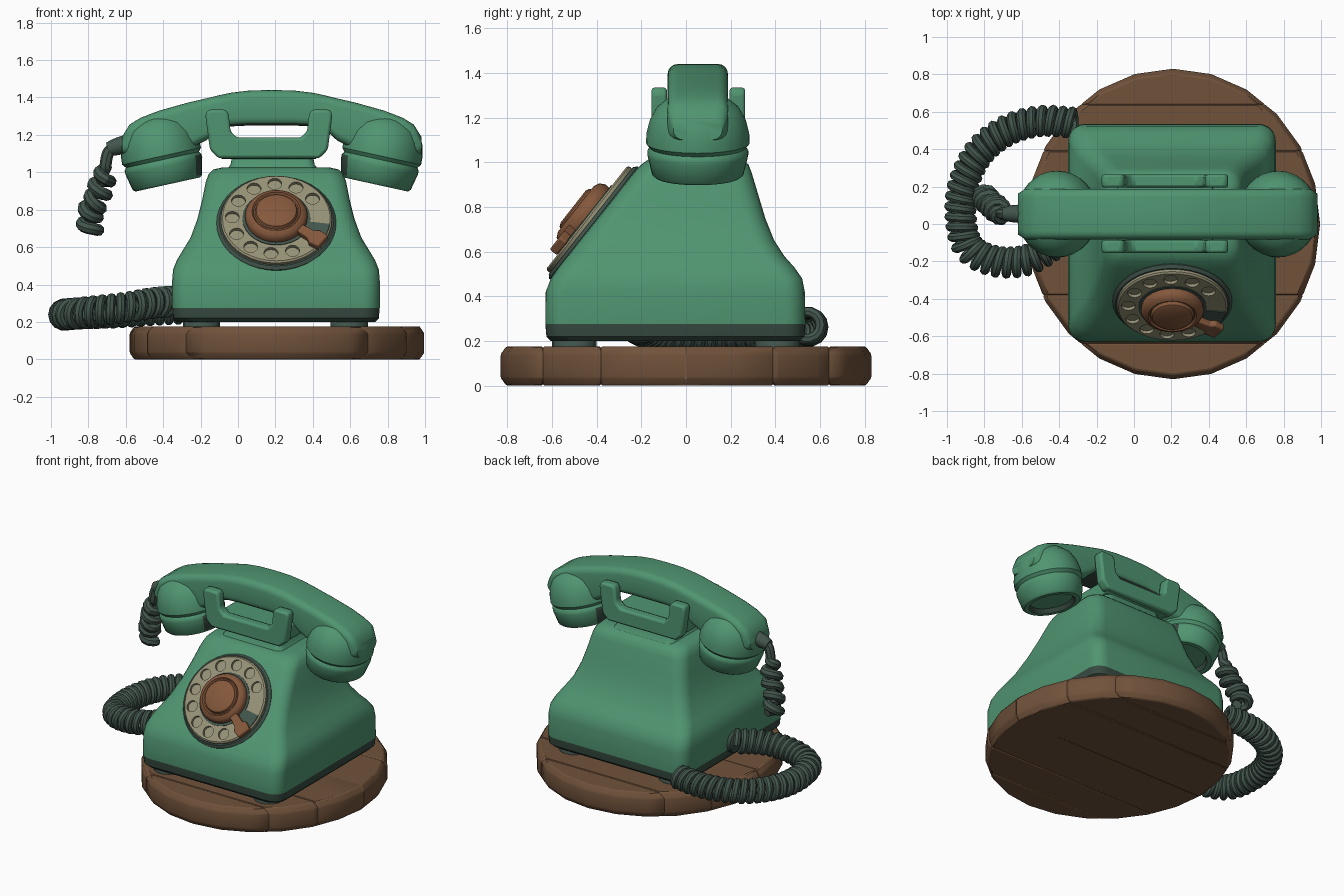
import bpy, bmesh, math
from mathutils import Vector, Matrix

if "Cube" in bpy.data.objects:
    bpy.data.objects.remove(bpy.data.objects["Cube"])

def material(name, rgb):
    m = bpy.data.materials.new(name)
    m.diffuse_color = (*rgb, 1)
    m.use_nodes = True
    m.node_tree.nodes["Principled BSDF"].inputs["Base Color"].default_value = m.diffuse_color
    return m

GREEN = material("green enamel", (0.080, 0.300, 0.165))
GRIME = material("dark grime", (0.036, 0.066, 0.050))
CORD = material("cord grey green", (0.055, 0.092, 0.073))
WOOD = material("brown wood", (0.162, 0.084, 0.043))
COPPER = material("copper brown", (0.235, 0.098, 0.045))
CREAM = material("cream", (0.310, 0.290, 0.185))

def finish(name, bm, mats, matrix=None, bevel=0, segments=2):
    bmesh.ops.recalc_face_normals(bm, faces=bm.faces)
    me = bpy.data.meshes.new(name)
    bm.to_mesh(me)
    bm.free()
    ob = bpy.data.objects.new(name, me)
    bpy.context.collection.objects.link(ob)
    for m in mats:
        me.materials.append(m)
    if matrix:
        ob.matrix_world = matrix
    if bevel:
        b = ob.modifiers.new("bevel", "BEVEL")
        b.width, b.segments, b.limit_method = bevel, segments, "ANGLE"
    return ob

def loft(rings):
    """Skin a list of equal-length rings and cap both ends."""
    bm = bmesh.new()
    vs = [[bm.verts.new(p) for p in r] for r in rings]
    n = len(vs[0])
    for a, b in zip(vs, vs[1:]):
        for i in range(n):
            bm.faces.new((a[i], a[(i + 1) % n], b[(i + 1) % n], b[i]))
    bm.faces.new(vs[0])
    bm.faces.new(vs[-1])
    return bm

def round_rect(hx, hy, r, k=5):
    pts = []
    for q, (sx, sy) in enumerate(((1, 1), (-1, 1), (-1, -1), (1, -1))):
        for i in range(k + 1):
            a = math.pi / 2 * (q + i / k)
            pts.append((sx * (hx - r) + r * math.cos(a), sy * (hy - r) + r * math.sin(a)))
    return pts

def ellipse(rx, ry, z, n=32, cx=0, cy=0):
    return [(cx + rx * math.cos(2 * math.pi * i / n), cy + ry * math.sin(2 * math.pi * i / n), z)
            for i in range(n)]

def turned(name, profile, mat, matrix=None, n=32, squash=1):
    return finish(name, loft([ellipse(r * squash, r, z, n) for r, z in profile]), [mat], matrix)

def polygon_slab(name, poly, y0, y1, mat, bevel):
    return finish(name, loft([[(x, y, z) for x, z in poly] for y in (y0, y1)]), [mat], None, bevel)

# Round wooden board, sliced into planks
seams = [-0.9, -0.64, -0.38, 0.0, 0.39, 0.64, 0.9]
for i, (lo, hi) in enumerate(zip(seams, seams[1:])):
    bm = loft([ellipse(0.787 * s, 0.83 * s, z, 24, 0.208)
               for s, z in ((0.97, 0.0), (1, 0.035), (1, 0.14), (0.97, 0.175))])
    for y, d in ((lo, -1), (hi, 1)):
        bmesh.ops.bisect_plane(bm, geom=bm.verts[:] + bm.edges[:] + bm.faces[:],
                               plane_co=(0, y, 0), plane_no=(0, d, 0), clear_outer=True)
        edges = [e for e in bm.edges if e.is_boundary]
        if edges:
            bmesh.ops.holes_fill(bm, edges=edges)
    finish(f"board_plank_{i}", bm, [WOOD], None, 0.006, 1)

# Telephone body: height, half width, front, back, corner radius
rings = []
for z, hx, yf, yb, r in (
        (0.20, .53, -.605, .51, .09), (0.22, .55, -.625, .53, .09), (0.275, .555, -.63, .535, .09),
        (0.42, .555, -.628, .532, .09), (0.48, .55, -.605, .52, .09), (0.53, .53, -.57, .485, .09),
        (0.58, .50, -.53, .44, .09), (0.65, .457, -.475, .395, .09), (0.75, .42, -.395, .355, .09),
        (0.85, .395, -.315, .325, .09), (0.95, .375, -.237, .295, .09), (0.99, .36, -.20, .28, .09),
        (1.015, .335, -.165, .25, .09), (1.025, .29, -.13, .21, .08)):
    rings.append([(0.203 + x, (yf + yb) / 2 + y, z) for x, y in round_rect(hx, (yb - yf) / 2, r)])
body = finish("body", loft(rings), [GREEN, GRIME])
for f in body.data.polygons:
    f.material_index = int(f.center.z < 0.27)

# Neck between body and cradle
finish("neck", loft([[(0.185 + x, 0.055 + y, z) for x, y in round_rect(hx, hy, .05)]
                     for z, hx, hy in ((1.01, .25, .19), (1.04, .225, .17), (1.09, .215, .16))]), [GREEN])

# Feet
for i, x in enumerate((-0.195, 0.595)):
    for j, y in enumerate((-0.5, 0.41)):
        turned(f"foot_{i}{j}", [(.10, .165), (.10, .20), (.085, .225)], CORD,
               Matrix.Translation((x, y, 0)), 16)

# Cradle: two U-shaped forks and the bridge between them
half = [(.27, 1.075), (.315, 1.12), (.34, 1.31), (.325, 1.335), (.23, 1.335),
        (.215, 1.31), (.205, 1.22), (.17, 1.185)]
fork = [(0.165 + x, z) for x, z in half] + [(0.165 - x, z) for x, z in reversed(half)]
for name, y in (("front", -0.155), ("back", 0.195)):
    polygon_slab(f"cradle_fork_{name}", fork, y, y + 0.07, GREEN, 0.018)
polygon_slab("cradle_bridge", [(-.09, 1.07), (.42, 1.07), (.42, 1.17), (-.09, 1.17)], -.12, .23, GREEN, 0.01)

# Handset handle: offset from middle, underside, top
arch = [(0, 1.25, 1.44), (.12, 1.25, 1.437), (.22, 1.245, 1.425), (.29, 1.225, 1.41), (.35, 1.17, 1.395),
        (.45, 1.12, 1.372), (.6, 1.10, 1.33), (.70, 1.09, 1.292), (.76, 1.09, 1.255), (.80, 1.1, 1.19)]
arch = [(-d, b, t) for d, b, t in reversed(arch[1:])] + arch
rings = []
for d, b, t in arch:
    hy = 0.135 if abs(d) < 0.78 else 0.11
    rings.append([(0.18 + d, 0.053 + y, (b + t) / 2 + z)
                  for y, z in round_rect(hy, (t - b) / 2, 0.045, 4)])
handle = finish("handset_handle", loft(rings), [GREEN, GRIME])
for f in handle.data.polygons:
    f.material_index = int(f.normal.z < -0.7 and abs(f.center.x - 0.18) < 0.35)

# Ear and mouth cups: radius, distance along the tilted axis
cup = [(.145, .03), (.16, .0), (.19, .0), (.205, .012), (.226, .10), (.226, .12), (.215, .135),
       (.232, .155), (.23, .20), (.215, .26), (.185, .315), (.13, .36), (.06, .38)]
for name, s in (("left", -1), ("right", 1)):
    bm = loft([ellipse(r * 0.93, r, z) for r, z in cup])
    place = Matrix.Translation((0.18 + s * 0.555, 0.053, 0.935)) @ Matrix.Rotation(s * 0.216, 4, "Y")
    ob = finish(f"handset_cup_{name}", bm, [GREEN, GRIME], place)
    for f in ob.data.polygons:
        inward = -s * f.normal.x > 0.8 and f.center.z < 0.13
        recess = f.center.z < 0.02 and Vector(f.center.xy).length < 0.156
        f.material_index = int(inward or recess)

# Rotary dial, tilted onto the sloping front
dial = Matrix.Translation((0.205, -0.405, 0.722)) @ Matrix.Rotation(math.radians(51.8), 4, "X")
turned("dial_base", [(.31, -.04), (.32, -.03), (.32, .012), (.305, .027)], CORD, dial, 40)
plate = turned("dial_plate", [(.297, .02), (.297, .042), (.288, .05)], CREAM, dial, 40)
bm = bmesh.new()
for i in range(10):
    a = math.radians(35 + 28.5 * i)
    bmesh.ops.create_cone(bm, cap_ends=True, segments=14, radius1=.038, radius2=.038, depth=.04,
                          matrix=Matrix.Translation((.236 * math.cos(a), .236 * math.sin(a), .051)))
cutter = finish("finger_hole_cutter", bm, [CREAM], dial)
cutter.hide_render = True
cutter.hide_viewport = True
cut = plate.modifiers.new("finger_holes", "BOOLEAN")
cut.operation, cut.object, cut.solver = "DIFFERENCE", cutter, "EXACT"
turned("dial_hub_shadow", [(.182, .045), (.182, .054)], CORD, dial, 28)
turned("dial_hub", [(.165, .05), (.168, .075), (.155, .10), (.13, .112), (.122, .102),
                    (.115, .102), (.108, .12), (.09, .128)], COPPER, dial, 28)

# Dark wedge beside the finger stop
arc = [math.radians(a) for a in range(-32, -7, 4)]
wedge = [(.18 * math.cos(a), .18 * math.sin(a)) for a in arc] + \
        [(.288 * math.cos(a), .288 * math.sin(a)) for a in reversed(arc)]
finish("dial_wedge", loft([[(x, y, z) for x, y in wedge] for z in (.048, .055)]), [CORD], dial)

# Finger stop
stop = [(.14, -.025), (.23, -.03), (.25, -.05), (.31, -.045), (.31, .045), (.25, .05), (.23, .03), (.14, .025)]
finish("finger_stop", loft([[(x, y, z) for x, y in stop] for z in (.05, .092)]), [COPPER],
       dial @ Matrix.Rotation(math.radians(-36), 4, "Z"), 0.008)

# Coiled cords
def smooth_path(pts, per=24):
    pts = [Vector(p) for p in pts]
    pts = [2 * pts[0] - pts[1]] + pts + [2 * pts[-1] - pts[-2]]
    out = []
    for a, b, c, d in zip(pts, pts[1:], pts[2:], pts[3:]):
        for i in range(per):
            t = i / per
            out.append(0.5 * (2 * b + (c - a) * t + (2 * a - 5 * b + 4 * c - d) * t ** 2
                              + (3 * b - a - 3 * c + d) * t ** 3))
    return out + [pts[-2]]

def coil(name, pts, ref, radius, tube, turns, start=0.0):
    path = smooth_path(pts)
    dist = [0]
    for a, b in zip(path, path[1:]):
        dist.append(dist[-1] + (b - a).length)
    total, steps, k, out = dist[-1], int(turns * 14), 0, []
    for i in range(steps + 1):
        d = total * i / steps
        while k < len(path) - 2 and dist[k + 1] < d:
            k += 1
        seg = path[k + 1] - path[k]
        p = path[k] + seg * ((d - dist[k]) / max(seg.length, 1e-6))
        u = seg.cross(Vector(ref)).normalized()
        v = u.cross(seg).normalized()
        f = max(0, d / total - start) / (1 - start)
        a = 2 * math.pi * turns * f
        r = radius * (min(1, f * 6) if start else 1)
        out.append(p + u * r * math.cos(a) + v * r * math.sin(a))
    cu = bpy.data.curves.new(name, "CURVE")
    cu.dimensions, cu.bevel_depth, cu.bevel_resolution, cu.use_fill_caps = "3D", tube, 2, True
    sp = cu.splines.new("POLY")
    sp.points.add(len(out) - 1)
    for q, p in zip(sp.points, out):
        q.co = (*p, 1)
    cu.materials.append(CORD)
    ob = bpy.data.objects.new(name, cu)
    bpy.context.collection.objects.link(ob)

coil("ground_cord", [(-.36, -.04, .31), (-.46, -.13, .30), (-.58, -.195, .28), (-.74, -.20, .26), (-.88, -.13, .245),
                     (-.925, .02, .24), (-.915, .2, .24), (-.83, .38, .245), (-.68, .50, .25),
                     (-.5, .55, .26), (-.31, .54, .27)], (0, 0, 1), .062, .025, 34)
coil("hanging_cord", [(-.62, .055, 1.14), (-.69, .055, 1.11), (-.715, .06, 1.0), (-.745, .09, .88),
                      (-.79, .13, .78), (-.79, .15, .69)], (0, 1, 0), .045, .032, 5, 0.3)
turned("cord_connector", [(.05, 0), (.045, .06), (.035, .10)], CORD,
       Matrix.Translation((-.60, .055, 1.15)) @ Matrix.Rotation(math.radians(-105), 4, "Y"), 12)
turned("cord_socket", [(.075, 0), (.07, .03), (.05, .045)], GRIME,
       Matrix.Translation((-.345, -.03, .31)) @ Matrix.Rotation(math.radians(-90), 4, "Y"), 16)

# Convert cords to meshes and shade everything smooth with sharp edges kept
def select(kind):
    bpy.ops.object.select_all(action="DESELECT")
    for ob in bpy.context.scene.objects:
        if ob.type == kind and not ob.hide_render:
            ob.select_set(True)
            bpy.context.view_layer.objects.active = ob
select("CURVE")
bpy.ops.object.convert(target="MESH")
select("MESH")
bpy.ops.object.shade_smooth_by_angle(angle=math.radians(38))
